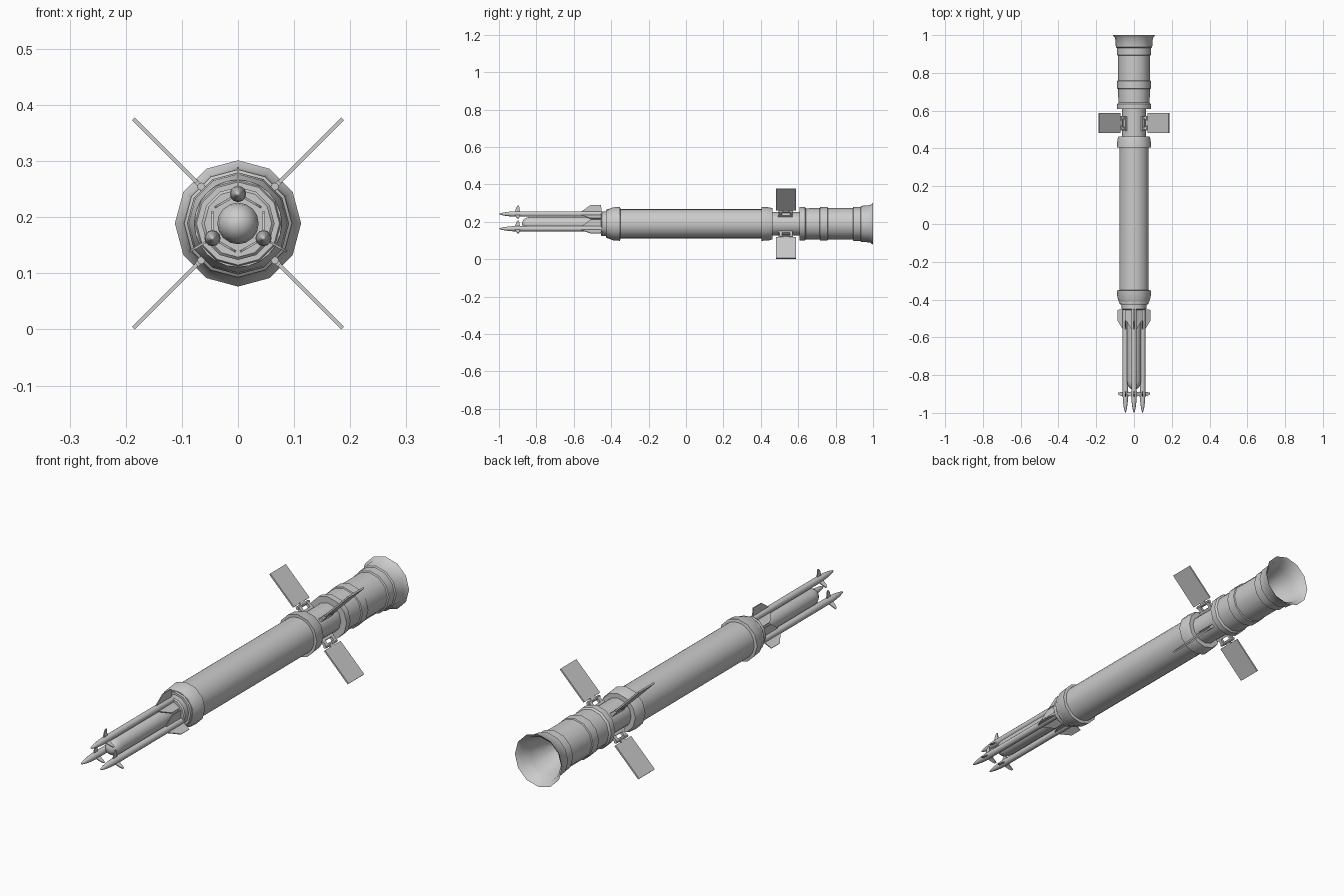
import bpy, bmesh
from math import sin, cos, pi, radians
from mathutils import Vector

if "Cube" in bpy.data.objects:
    bpy.data.objects.remove(bpy.data.objects["Cube"])

CZ = 0.189  # height of the long axis


def finish(name, bm, smooth=True):
    bmesh.ops.remove_doubles(bm, verts=bm.verts, dist=1e-6)
    bmesh.ops.recalc_face_normals(bm, faces=bm.faces)
    me = bpy.data.meshes.new(name)
    bm.to_mesh(me)
    bm.free()
    ob = bpy.data.objects.new(name, me)
    bpy.context.collection.objects.link(ob)
    if smooth:
        bpy.ops.object.select_all(action='DESELECT')
        ob.select_set(True)
        bpy.context.view_layer.objects.active = ob
        bpy.ops.object.shade_smooth_by_angle(angle=radians(35))
    return ob


def lathe(name, profile, x=0.0, z=CZ, sides=12):
    """Revolve (y, radius) points around an axis parallel to y."""
    bm = bmesh.new()
    rings = [[bm.verts.new((x + r * sin(2 * pi * i / sides), y, z + r * cos(2 * pi * i / sides)))
              for i in range(sides)] if r > 0 else [bm.verts.new((x, y, z))]
             for y, r in profile]
    for a, b in zip(rings, rings[1:]):
        for i in range(sides):
            j = (i + 1) % sides
            quad = [a[i % len(a)], a[j % len(a)], b[j % len(b)], b[i % len(b)]]
            bm.faces.new(list(dict.fromkeys(quad)))
    return finish(name, bm)


def plate(name, outline, angle, thick, x=0.0, z=CZ):
    """Flat plate from (distance, y) points, pointing away from an axis at an angle."""
    bm = bmesh.new()
    d = Vector((cos(angle), 0, sin(angle)))
    n = Vector((-sin(angle), 0, cos(angle))) * thick / 2
    o = Vector((x, 0, z))
    lo, hi = ([bm.verts.new(o + d * r + Vector((0, y, 0)) + n * s) for r, y in outline]
              for s in (-1, 1))
    bm.faces.new(lo)
    bm.faces.new(hi[::-1])
    for i in range(len(lo)):
        j = (i + 1) % len(lo)
        bm.faces.new((lo[i], lo[j], hi[j], hi[i]))
    return finish(name, bm, False)


def box(r0, r1, y0, y1):
    return [(r0, y0), (r1, y0), (r1, y1), (r0, y1)]


# Main tube and its collars
lathe("main_tube", [(-0.42, 0), (-0.42, 0.078), (0.45, 0.078), (0.45, 0)], sides=24)
lathe("front_base", [(-0.455, 0), (-0.455, 0.06), (-0.45, 0.065), (-0.41, 0.065), (-0.41, 0)])
lathe("front_collar", [(-0.427, 0), (-0.427, 0.074), (-0.39, 0.088), (-0.353, 0.091),
                       (-0.35, 0.078), (-0.35, 0)])
lathe("rear_collar", [(0.405, 0), (0.405, 0.091), (0.445, 0.088), (0.462, 0.083), (0.462, 0)])
lathe("fin_section", [(0.45, 0), (0.45, 0.063), (0.62, 0.063), (0.62, 0)])

# Engine section with rings and a hollow flared bell
lathe("engine_nozzle", [
    (0.608, 0), (0.608, 0.09), (0.635, 0.09), (0.642, 0.083), (0.715, 0.084),
    (0.717, 0.089), (0.757, 0.089), (0.76, 0.085), (0.892, 0.085), (0.895, 0.091),
    (0.932, 0.091), (0.936, 0.096), (0.985, 0.1), (1.0, 0.1125), (0.985, 0.096),
    (0.94, 0.083), (0.88, 0.066), (0.82, 0.043), (0.8, 0)], sides=12)

# Four folding tail fins on hinges
for k in range(4):
    a = pi / 4 + k * pi / 2
    plate(f"tail_fin_{k}", box(0.104, 0.2635, 0.481, 0.587), a, 0.007)
    plate(f"hinge_base_{k}", box(0.055, 0.072, 0.492, 0.57), a, 0.016)
    for m, y in enumerate((0.499, 0.555)):
        plate(f"hinge_lug_{k}_{m}", box(0.065, 0.097, y, y + 0.015), a, 0.012)
    plate(f"hinge_arm_{k}", box(0.088, 0.108, 0.522, 0.547), a, 0.008)
    lathe(f"hinge_pin_{k}", [(0.495, 0), (0.495, 0.007), (0.573, 0.007), (0.573, 0)],
          0.093 * cos(a), CZ + 0.093 * sin(a), 8)

# Central nose rod with rounded tip
lathe("center_rod", [(-0.877, 0), (-0.874, 0.014), (-0.865, 0.026), (-0.85, 0.034),
                     (-0.832, 0.037), (-0.44, 0.037), (-0.44, 0)], sides=16)

# Three darts, each with three small front vanes and three rear fins
for k in range(3):
    a = pi / 2 + k * 2 * pi / 3
    x, z = 0.0525 * cos(a), CZ + 0.0525 * sin(a)
    lathe(f"dart_{k}", [(-1.0, 0), (-0.993, 0.004), (-0.97, 0.009), (-0.94, 0.0128),
                        (-0.91, 0.0145), (-0.45, 0.0145), (-0.45, 0)], x, z)
    for m in range(3):
        b = a + m * 2 * pi / 3
        plate(f"dart_vane_{k}_{m}", [(0.01, -0.915), (0.036, -0.907), (0.045, -0.9),
                                     (0.045, -0.893), (0.01, -0.887)], b, 0.004, x, z)
        plate(f"dart_fin_{k}_{m}", [(0.01, -0.565), (0.018, -0.553), (0.048, -0.51),
                                    (0.048, -0.455), (0.01, -0.45)], b, 0.004, x, z)
